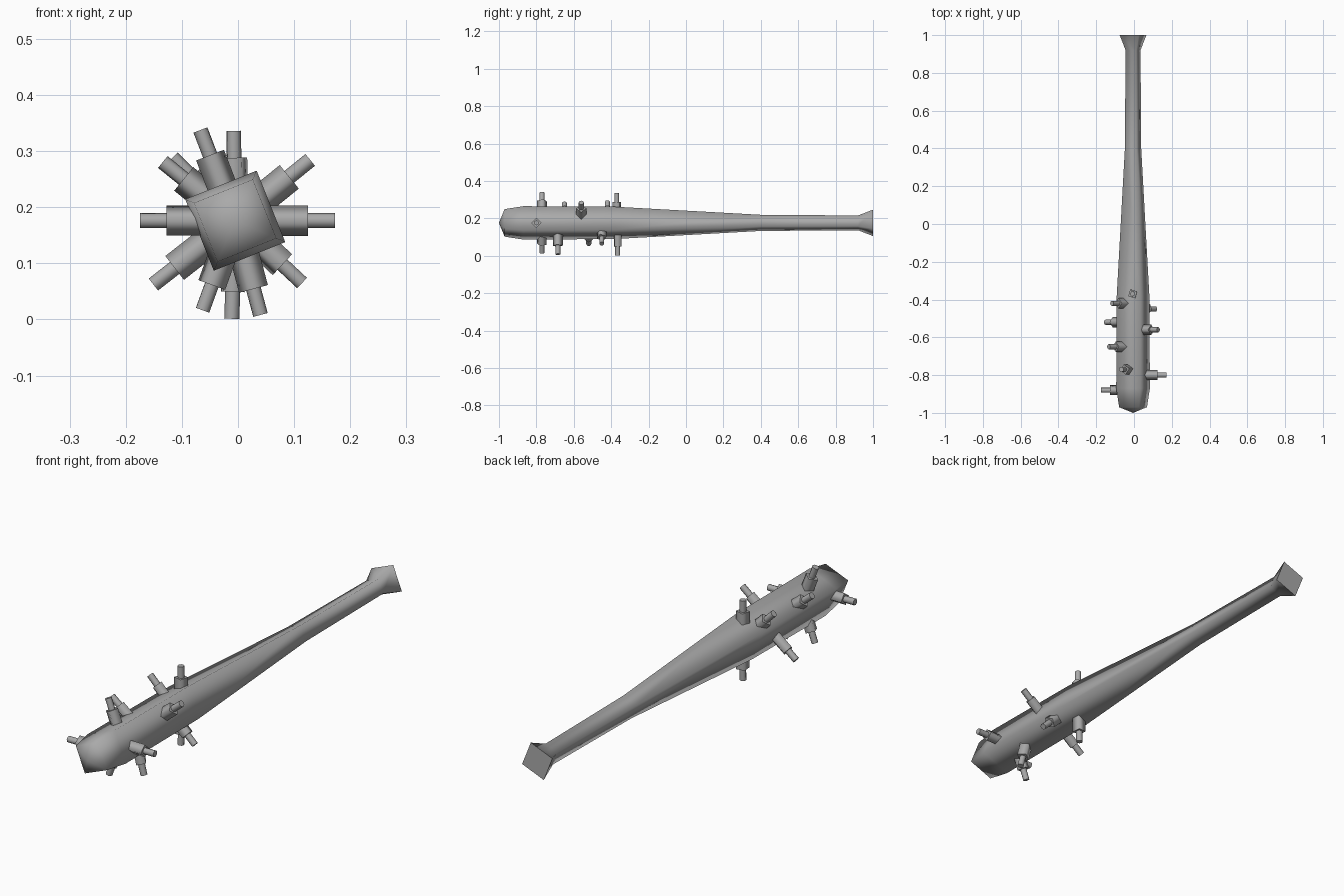
import bpy, bmesh
from math import cos, sin, radians
from mathutils import Vector

cube = bpy.data.objects.get("Cube")
if cube:
    bpy.data.objects.remove(cube, do_unlink=True)

grey = bpy.data.materials.new("worn_grey")
grey.use_nodes = True
colour = (0.4, 0.4, 0.4, 1)
grey.diffuse_color = colour
grey.node_tree.nodes["Principled BSDF"].inputs["Base Color"].default_value = colour

CENTRE = Vector((-0.005, 0, 0.176))


def ring(bm, centre, u, v, radius, sides, turn):
    angles = [radians(turn + 360 * i / sides) for i in range(sides)]
    return [bm.verts.new(centre + radius * (cos(a) * u + sin(a) * v)) for a in angles]


def bridge(bm, lower, upper):
    n = len(lower)
    for i in range(n):
        j = (i + 1) % n
        bm.faces.new((lower[i], lower[j], upper[j], upper[i])).smooth = True


def finish(bm, name):
    bmesh.ops.recalc_face_normals(bm, faces=bm.faces[:])
    mesh = bpy.data.meshes.new(name)
    bm.to_mesh(mesh)
    bm.free()
    mesh.materials.append(grey)
    bpy.context.collection.objects.link(bpy.data.objects.new(name, mesh))


# Square-section bat: y position, corner radius, along the length
profile = [(-0.97, 0.08), (-0.87, 0.097), (-0.38, 0.094),
           (0.4, 0.047), (0.92, 0.043), (1.0, 0.077)]
X, Z = Vector((1, 0, 0)), Vector((0, 0, 1))
bm = bmesh.new()
rings = [ring(bm, CENTRE + Vector((0, y, 0)), X, Z, r, 4, 66.8) for y, r in profile]
for a, b in zip(rings, rings[1:]):
    bridge(bm, a, b)
bm.faces.new(rings[-1])
# Shallow pointed nose
tip = bm.verts.new(CENTRE + Vector((0, -1, 0)))
for i in range(4):
    bm.faces.new((rings[0][i], rings[0][(i + 1) % 4], tip)).smooth = True
finish(bm, "bat_body")


# Studs: a square collar with a thin round pin, pointing outwards
def stud(index, y, angle, reach, spin):
    a = radians(angle)
    out = Vector((cos(a), 0, sin(a)))
    side = Vector((-sin(a), 0, cos(a)))
    along = Vector((0, 1, 0))
    base = CENTRE + along * y
    bm = bmesh.new()
    for start, end, radius, sides in ((0.045, reach - 0.048, 0.027, 4),
                                      (reach - 0.06, reach, 0.0135, 8)):
        low = ring(bm, base + out * start, along, side, radius, sides, spin)
        top = ring(bm, base + out * end, along, side, radius, sides, spin)
        bridge(bm, low, top)
        bm.faces.new(low)
        bm.faces.new(top)
    finish(bm, f"stud_{index}")


# y position, direction in degrees, reach from the axis, spin of the collar
studs = [(-0.77, 111, 0.173, 10), (-0.37, 91, 0.16, 30), (-0.56, 39, 0.172, 0),
         (-0.80, 0, 0.178, 0), (-0.45, -43, 0.163, 20), (-0.685, -75, 0.174, 10),
         (-0.365, -92, 0.175, 40), (-0.77, -110, 0.17, 20), (-0.52, -142, 0.185, 0),
         (-0.88, 180, 0.17, 10), (-0.65, 141, 0.166, 0), (-0.42, 135, 0.158, 0)]
for i, s in enumerate(studs, 1):
    stud(i, *s)
